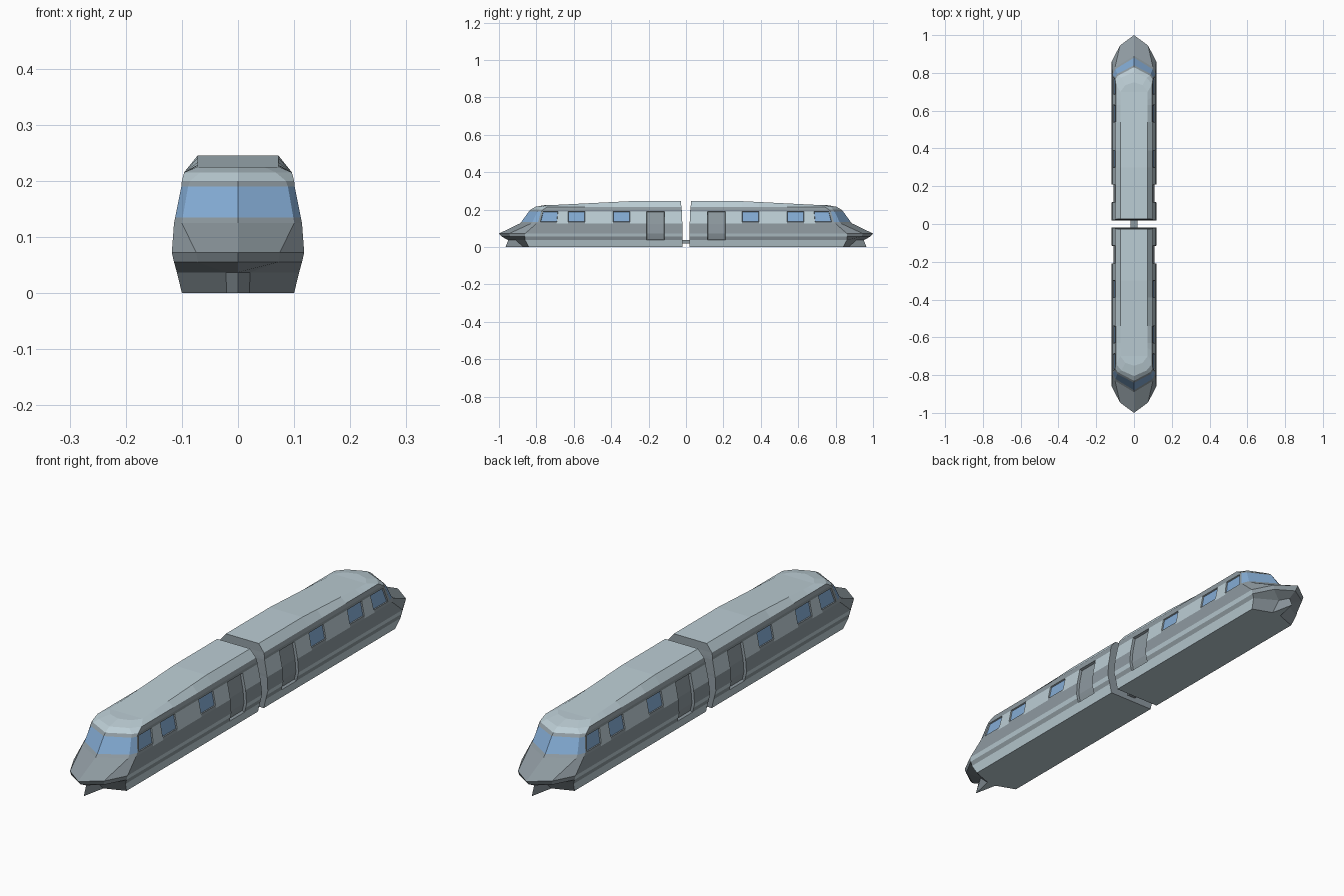
import bpy, bmesh
from math import pi

cube = bpy.data.objects.get("Cube")
if cube:
    bpy.data.objects.remove(cube)


def material(name, rgb):
    m = bpy.data.materials.new(name)
    m.use_nodes = True
    m.diffuse_color = (*rgb, 1)
    m.node_tree.nodes["Principled BSDF"].inputs["Base Color"].default_value = (*rgb, 1)
    return m


MATS = [material("body grey", (0.27, 0.32, 0.35)),
        material("pale panel", (0.50, 0.61, 0.66)),
        material("blue glass", (0.23, 0.41, 0.66))]
GREY, PALE, GLASS = range(3)

# Hull levels: height, half width, rear end, shoulder, nose corner, nose tip,
# and the nose corner's share of the half width
LEVELS = [
    (0.000, 0.100, -0.018, -0.84, -0.87, -0.965, 0.20),
    (0.037, 0.109, -0.018, -0.86, -0.91, -0.950, 0.20),
    (0.055, 0.114, -0.018, -0.86, -0.94, -0.985, 0.63),
    (0.072, 0.118, -0.018, -0.86, -0.945, -1.00, 0.63),
    (0.125, 0.114, -0.020, -0.80, -0.83, -0.890, 0.88),
    (0.135, 0.112, -0.020, -0.79, -0.82, -0.880, 0.88),
    (0.190, 0.101, -0.022, -0.775, -0.795, -0.840, 0.88),
    (0.200, 0.100, -0.023, -0.765, -0.785, -0.830, 0.85),
    (0.215, 0.096, -0.025, -0.74, -0.775, -0.805, 0.70),
    (0.245, 0.072, -0.027, -0.70, -0.735, -0.750, 0.63),
]
# Side divisions between doors, windows and panels
STATIONS = [-0.115, -0.21, -0.30, -0.39, -0.54, -0.63, -0.69, -0.778]
DOOR, WINDOWS, PILLAR = 1, (3, 5, 7), 8
HALF = len(STATIONS) + 3            # index of the nose tip in each outline


def outline(level):
    """Plan outline of one level, from rear left round the nose to rear right."""
    z, w, rear, shoulder, corner, tip, share = level
    bend = STATIONS[5]
    ys = [rear]
    for s in STATIONS:
        ys.append(s if s >= bend else bend + (s - bend) * (shoulder - bend) / (-0.79 - bend))
    side = [(w, y) for y in ys + [shoulder]] + [(share * w, corner)]
    ring = side + [(0, tip)] + [(-x, y) for x, y in reversed(side)]

    # The roof falls gently towards the nose
    def height(y):
        return z - 0.02 * min(1, max(0, (-y - 0.3) / 0.4)) if level is LEVELS[-1] else z
    return [(x, y, height(y)) for x, y in ring]


def hull_colour(row, seg):
    nose = seg > PILLAR
    if row == 8:                                    # roof edge
        return PALE
    if row == 7:                                    # roof brow
        return PALE if nose else GREY
    if row in (0, 2):                               # skirt and waist stripe
        return GREY if nose or (row == 2 and seg == DOOR) else PALE
    if row == 5 and (nose or seg in WINDOWS):       # windscreen and windows
        return GLASS
    if row in (4, 5) and seg < PILLAR and seg != DOOR and seg not in WINDOWS:
        return PALE                                 # panels between windows
    return GREY


def build_car(name, turn):
    bm = bmesh.new()
    rings = [[bm.verts.new(p) for p in outline(l)] for l in LEVELS]
    count = len(rings[0])
    doors, panes = ([], []), []
    for row in range(len(rings) - 1):
        a, b = rings[row], rings[row + 1]
        for k in range(count - 1):
            f = bm.faces.new((a[k + 1], a[k], b[k], b[k + 1]))
            right = k >= HALF
            seg = count - 2 - k if right else k
            f.material_index = hull_colour(row, seg)
            if seg == DOOR and 1 <= row <= 5:
                doors[right].append(f)
            elif f.material_index == GLASS and seg in WINDOWS:
                panes.append(f)
        bm.faces.new((a[0], a[-1], b[-1], b[0]))
    # Floor and roof strips joining the two sides
    for ring in (rings[0], rings[-1]):
        for k in range(HALF):
            corners = [ring[k], ring[k + 1], ring[count - 2 - k], ring[count - 1 - k]]
            f = bm.faces.new(list(dict.fromkeys(corners)))
            f.material_index = PALE
    bmesh.ops.recalc_face_normals(bm, faces=bm.faces)
    # Recessed doors and windows
    for faces in doors:
        bmesh.ops.inset_region(bm, faces=faces, thickness=0.002, depth=-0.01)
    frames = bmesh.ops.inset_individual(bm, faces=panes, thickness=0.002, depth=-0.005)
    for f in frames["faces"]:
        f.material_index = GREY
    for f in panes:
        f.material_index = GLASS
    mesh = bpy.data.meshes.new(name)
    bm.to_mesh(mesh)
    bm.free()
    for m in MATS:
        mesh.materials.append(m)
    car = bpy.data.objects.new(name, mesh)
    car.rotation_euler.z = turn
    bpy.context.collection.objects.link(car)


build_car("front_car", 0)
build_car("rear_car", pi)

# Bar linking the cars
bpy.ops.mesh.primitive_cube_add(size=1, location=(0, 0, 0.028))
bar = bpy.context.object
bar.name = "coupling_bar"
bar.scale = (0.036, 0.06, 0.018)
bar.data.materials.append(MATS[GREY])
